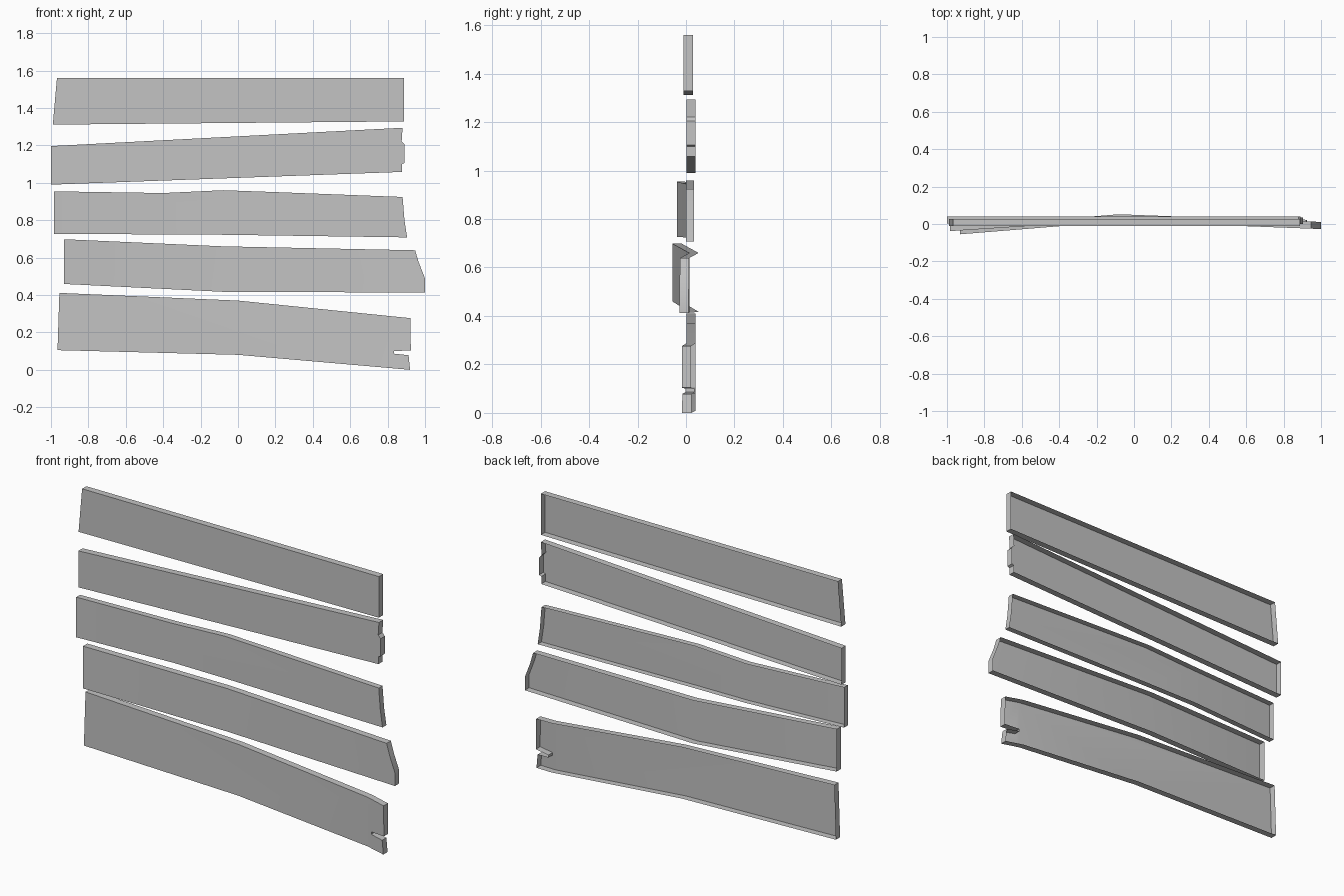
import bpy
import bmesh
import math

cube = bpy.data.objects.get("Cube")
if cube:
    bpy.data.objects.remove(cube)

GREY = (0.55, 0.55, 0.55, 1)
wood = bpy.data.materials.new("weathered_grey")
wood.use_nodes = True
wood.diffuse_color = GREY
wood.node_tree.nodes["Principled BSDF"].inputs["Base Color"].default_value = GREY


def warp_at(x, warp):
    """Front-face depth at x, interpolated along the (x, y) warp line."""
    for (xa, ya), (xb, yb) in zip(warp, warp[1:]):
        if x <= xb:
            return ya + (yb - ya) * (x - xa) / (xb - xa)
    return warp[-1][1]


def plank(name, outline, warp, thickness=0.038):
    """Open-backed board: an (x, z) front face with rim walls, bent along the warp line."""
    bm = bmesh.new()
    front = bm.faces.new([bm.verts.new((x, 0, z)) for x, z in outline])
    front.normal_update()
    if front.normal.y > 0:
        front.normal_flip()
    rim = bmesh.ops.extrude_edge_only(bm, edges=bm.edges[:])["geom"]
    moved = [v for v in rim if isinstance(v, bmesh.types.BMVert)]
    bmesh.ops.translate(bm, verts=moved, vec=(0, thickness, 0))
    for x, _ in warp[1:-1]:
        bmesh.ops.bisect_plane(bm, geom=bm.verts[:] + bm.edges[:] + bm.faces[:],
                               dist=0.0001, plane_co=(x, 0, 0), plane_no=(1, 0, 0))
    for v in bm.verts:
        v.co.y += warp_at(v.co.x, warp)
    bmesh.ops.recalc_face_normals(bm, faces=bm.faces[:])
    # The front must face -y, so the rim walls face outwards
    bm.normal_update()
    widest = max(bm.faces, key=lambda f: f.calc_area())
    if widest.normal.y > 0:
        bmesh.ops.reverse_faces(bm, faces=bm.faces[:])
    mesh = bpy.data.meshes.new(name)
    bm.to_mesh(mesh)
    bm.free()
    mesh.materials.append(wood)
    obj = bpy.data.objects.new(name, mesh)
    bpy.context.collection.objects.link(obj)
    bpy.ops.object.select_all(action="DESELECT")
    obj.select_set(True)
    bpy.context.view_layer.objects.active = obj
    bpy.ops.object.shade_smooth_by_angle(angle=math.radians(30))


# Straight top board
plank("top_plank",
      [(-0.99, 1.311), (0.888, 1.328), (0.888, 1.56), (-0.968, 1.56)],
      [(-1, -0.01), (1, -0.01)])

# Tapered board with a chipped end
plank("upper_plank",
      [(-1, 0.99), (0.877, 1.058), (0.877, 1.1), (0.89, 1.106), (0.89, 1.205),
       (0.875, 1.222), (0.88, 1.294), (-1, 1.196)],
      [(-1, 0.002), (1, 0.002)])

# Board with its right-hand part curling forward
plank("middle_plank",
      [(-0.985, 0.727), (-0.08, 0.722), (0.904, 0.708), (0.89, 0.8), (0.88, 0.924),
       (0.2, 0.95), (-0.08, 0.96), (-0.4, 0.945), (-0.985, 0.954)],
      [(-0.985, -0.038), (-0.4, 0), (1, 0)], 0.034)

# Bowed board with a slanted broken end
plank("lower_plank",
      [(-0.93, 0.459), (-0.08, 0.417), (1, 0.413), (1, 0.488), (0.965, 0.578),
       (0.947, 0.639), (-0.08, 0.66), (-0.93, 0.698)],
      [(-0.93, -0.055), (-0.08, 0.014), (1, -0.027)])

# Wide bottom board with a split in its end
plank("bottom_plank",
      [(-0.965, 0.105), (0, 0.08), (0.92, 0), (0.912, 0.078), (0.835, 0.086),
       (0.835, 0.1), (0.924, 0.104), (0.922, 0.276), (0, 0.37), (-0.955, 0.411)],
      [(-0.965, 0.002), (0.81, 0.002), (0.924, -0.017)])
